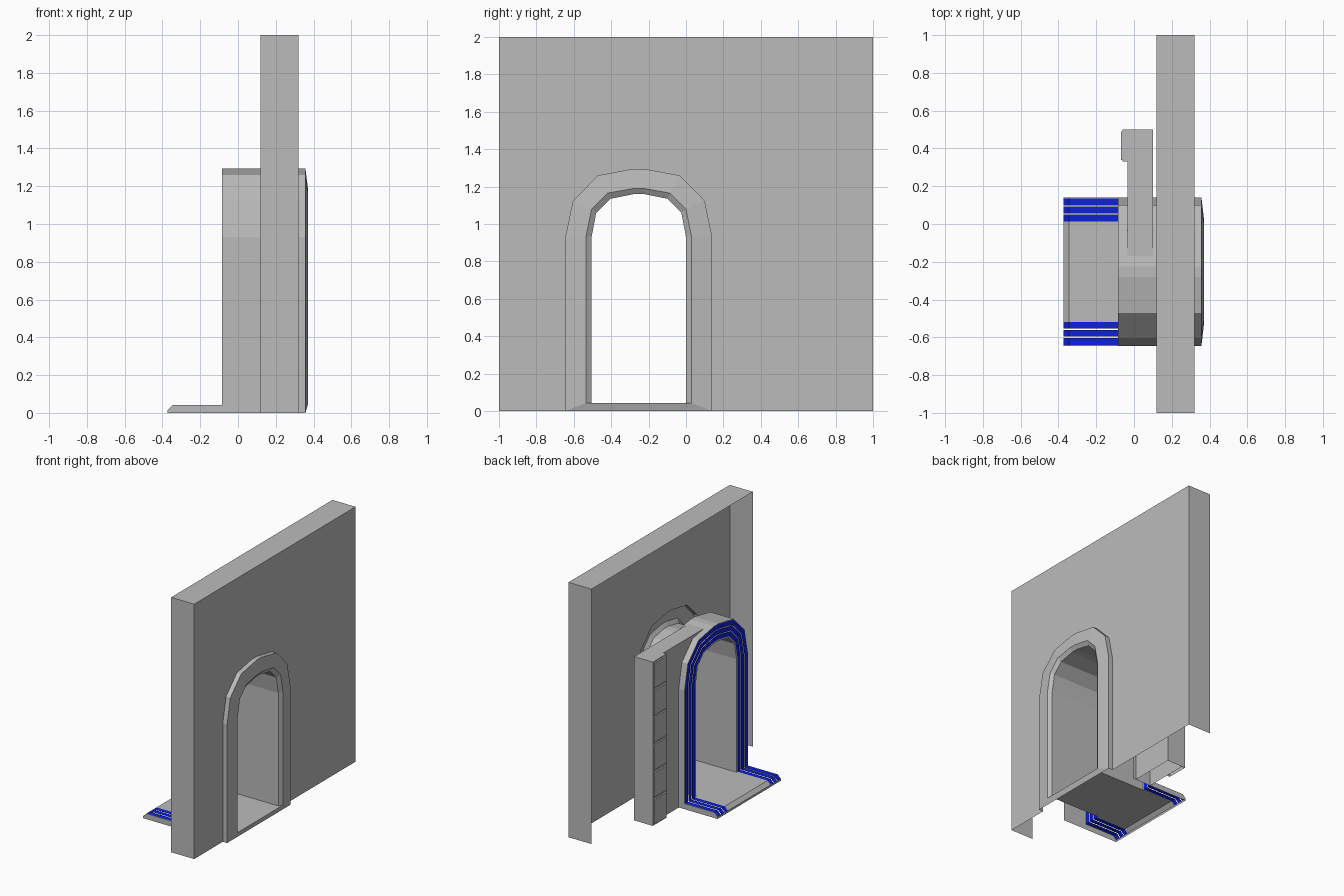
import bpy

if "Cube" in bpy.data.objects:
    bpy.data.objects.remove(bpy.data.objects["Cube"], do_unlink=True)


def material(name, color):
    m = bpy.data.materials.new(name)
    m.use_nodes = True
    m.diffuse_color = color
    m.node_tree.nodes["Principled BSDF"].inputs["Base Color"].default_value = color
    return m


GREY = material("plain grey", (0.5, 0.5, 0.5, 1))
BLUE = material("stripe blue", (0.004, 0.014, 0.7, 1))


class Part:
    """Collects faces for one named object."""

    def __init__(self, name, mat):
        self.name, self.mat, self.verts, self.faces = name, mat, [], []

    def face(self, pts):
        n = len(self.verts)
        self.verts += pts
        self.faces.append(list(range(n, n + len(pts))))

    def skin(self, a, b):
        """Quads between two open rows of points."""
        for i in range(len(a) - 1):
            self.face([a[i], a[i + 1], b[i + 1], b[i]])

    def build(self):
        me = bpy.data.meshes.new(self.name)
        me.from_pydata(self.verts, [], self.faces)
        me.materials.append(self.mat)
        ob = bpy.data.objects.new(self.name, me)
        bpy.context.scene.collection.objects.link(ob)
        bpy.context.view_layer.objects.active = ob
        for o in bpy.context.selected_objects:
            o.select_set(False)
        ob.select_set(True)
        bpy.ops.object.mode_set(mode="EDIT")
        bpy.ops.mesh.select_all(action="SELECT")
        bpy.ops.mesh.remove_doubles(threshold=0.0005)
        bpy.ops.mesh.normals_make_consistent(inside=False)
        bpy.ops.object.mode_set(mode="OBJECT")
        return ob


# Half profiles of the doorway, as (distance from its middle, height)
CY, FLOOR = -0.2525, 0.043
OUTER = [(0.3925, 0), (0.3925, 0.93), (0.352, 1.125), (0.2175, 1.26), (0.0275, 1.295)]
MIDDLE = [(0.2825, FLOOR), (0.2825, 0.93), (0.2525, 1.08), (0.1675, 1.165), (0.0275, 1.19)]
INNER = [(0.2525, FLOOR), (0.2525, 0.93), (0.2275, 1.06), (0.1525, 1.135), (0.0275, 1.16)]


def arch(half, x):
    pts = [(x, CY - d, z) for d, z in half]
    return pts + [(x, CY + d, z) for d, z in reversed(half)]


def ring(t, x):
    """Arch between the outer (0) and inner (1) profile, standing on the floor."""
    half = [(a + (c - a) * t, b + (d - b) * t) for (a, b), (c, d) in zip(OUTER, INNER)]
    half[0] = (half[0][0], FLOOR)
    return arch(half, x)


# Wall: a shell open at the bottom and back, with a doorway
W0, W1 = 0.12, 0.32
wall = Part("wall", GREY)
outline = [(-1, 0), (-1, 2), (1, 2), (1, 0)]
wall.face([(W1, y, z) for y, z in outline] + arch(OUTER, W1)[::-1])
wall.skin([(W0, y, z) for y, z in outline], [(W1, y, z) for y, z in outline])
wall.build()

# Front door frame with a slightly raised, chamfered inner edge
XF, XM, XI, XB = 0.357, 0.37, 0.35, -0.085
frame = Part("front_frame", GREY)
frame.skin(arch(OUTER, W1), arch(OUTER, XF))
frame.skin(arch(OUTER, XF), arch(MIDDLE, XM))
frame.skin(arch(MIDDLE, XM), arch(INNER, XI))
o, m = arch(OUTER, XF), arch(MIDDLE, XM)
frame.face([o[0], o[-1], m[-1], m[0]])
frame.build()

# Passage lining and floor
lining = Part("passage_lining", GREY)
front, back = arch(INNER, XI), arch(INNER, XB)
lining.skin(front, back)
lining.face([front[0], front[-1], back[-1], back[0]])
lining.face([m[0], m[-1], front[-1], front[0]])
lining.build()

# Rear arch: outer shell
shell = Part("rear_arch", GREY)
shell.skin(arch(OUTER, XB), arch(OUTER, W0))

# Rear ramp with a chamfered lip, open underneath
PATH = [(XB, FLOOR), (-0.345, FLOOR), (-0.372, 0.016)]
ramp = Part("rear_ramp", GREY)
stripes = Part("blue_stripes", BLUE)


def ramp_strip(part, d0, d1):
    part.skin([(x, CY + d0, z) for x, z in PATH], [(x, CY + d1, z) for x, z in PATH])


def band(t0, t1, arch_part, ramp_part):
    """One band running up the arch and out along both sides of the ramp."""
    arch_part.skin(ring(t0, XB), ring(t1, XB))
    d0, d1 = 0.3925 - 0.14 * t0, 0.3925 - 0.14 * t1
    for s in (-1, 1):
        ramp_strip(ramp_part, s * d0, s * d1)


band(0, 0.035, shell, ramp)
band(0.91, 1, shell, ramp)
for start in (0.035, 0.345, 0.65):
    band(start, start + 0.262, stripes, stripes)
ramp_strip(ramp, -0.2525, 0.2525)
tip = PATH[-1]
w = OUTER[0][0]
ramp.face([(tip[0], CY - w, 0), (tip[0], CY + w, 0), (tip[0], CY + w, tip[1]), (tip[0], CY - w, tip[1])])
for s in (-1, 1):
    side = PATH + [(tip[0], 0), (XB, 0)]
    ramp.face([(x, CY + s * w, z) for x, z in side])
for part in (shell, ramp, stripes):
    part.build()

# Sliding door pocket beside the arch
P0, P1, PY, PZ = -0.035, 0.10, 0.5, 1.285
pocket = Part("door_pocket", GREY)
edge = [(-0.17, PZ), (PY, PZ), (PY, 0)]
cut = [(CY + d, z) for d, z in OUTER[:4]]
for x in (P0, P1):
    pocket.face([(x, y, z) for y, z in edge + cut])
pocket.skin([(P0, y, z) for y, z in edge], [(P1, y, z) for y, z in edge])
pocket.build()

# Thicker post at the end of the pocket
PX, Y0 = -0.062, 0.33
post = Part("pocket_post", GREY)
plan = [(P0, Y0), (PX, Y0), (PX, PY), (P0, PY)]
post.skin([(x, y, 0) for x, y in plan], [(x, y, PZ) for x, y in plan])
post.face([(x, y, PZ) for x, y in plan])
post.build()

# Stacked plates on the post
plates = Part("post_plates", GREY)
COUNT, GAP, INSET = 6, 0.006, 0.008
step = PZ / COUNT
for i in range(COUNT):
    z0, z1 = i * step + GAP, (i + 1) * step - GAP
    loops = []
    for x, g in ((PX, 0), (PX - 0.008, 0.003)):
        ya, yb, za, zb = Y0 + INSET + g, PY - INSET - g, z0 + g, z1 - g
        loops.append([(x, ya, za), (x, yb, za), (x, yb, zb), (x, ya, zb), (x, ya, za)])
    plates.skin(*loops)
    plates.face(loops[1][:4])
plates.build()
